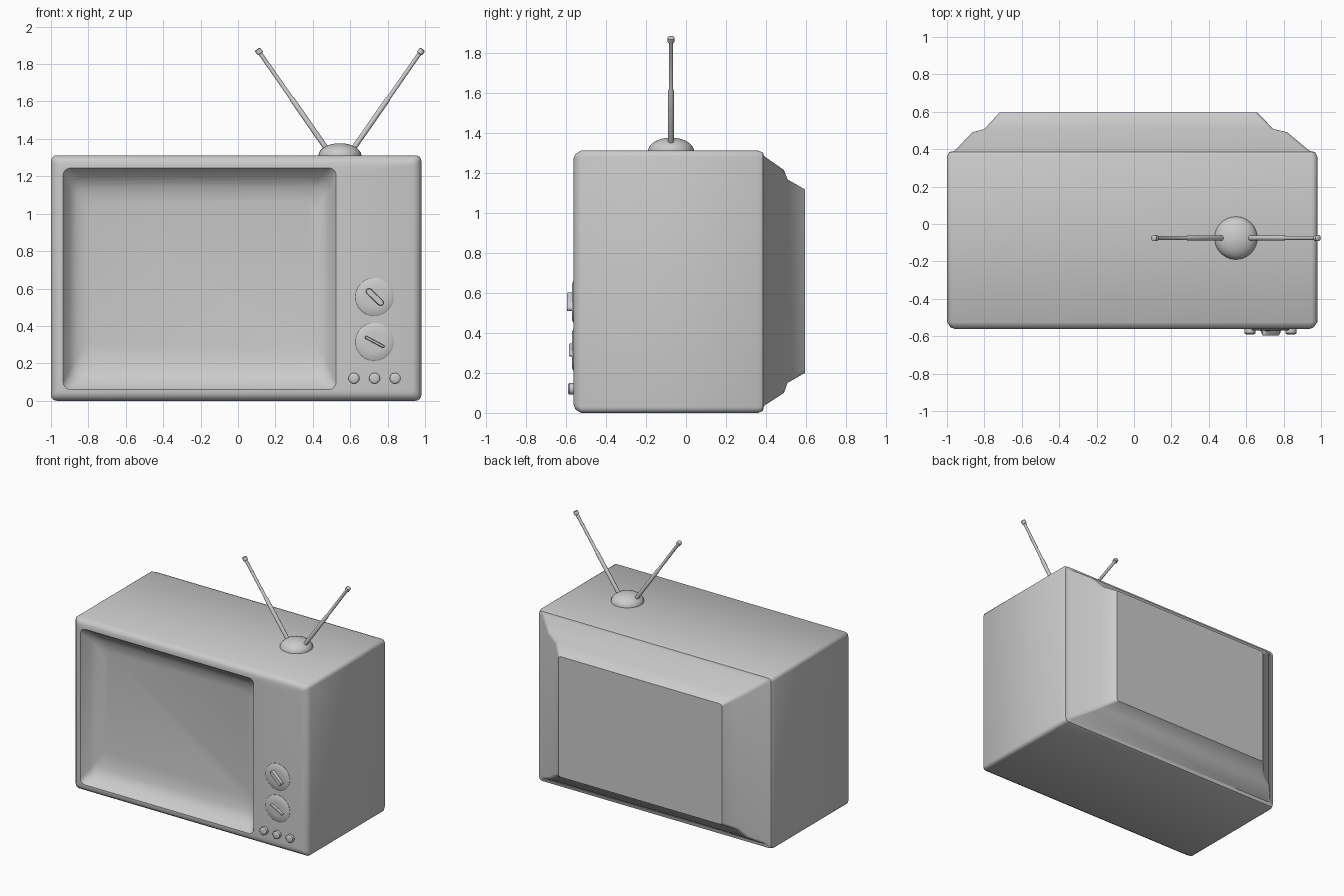
import bpy, bmesh, math
from mathutils import Vector

if "Cube" in bpy.data.objects:
    bpy.data.objects.remove(bpy.data.objects["Cube"])


def finish(name, bm, angle=40):
    bmesh.ops.recalc_face_normals(bm, faces=bm.faces)
    me = bpy.data.meshes.new(name)
    bm.to_mesh(me)
    bm.free()
    ob = bpy.data.objects.new(name, me)
    bpy.context.collection.objects.link(ob)
    bpy.ops.object.select_all(action='DESELECT')
    ob.select_set(True)
    bpy.context.view_layer.objects.active = ob
    bpy.ops.object.shade_smooth_by_angle(angle=math.radians(angle))
    return ob


def rounded_ring(bm, y, x0, x1, z0, z1, r, n=5):
    verts = []
    corners = [(x1 - r, z1 - r), (x0 + r, z1 - r), (x0 + r, z0 + r), (x1 - r, z0 + r)]
    for q, (cx, cz) in enumerate(corners):
        for i in range(n):
            a = math.pi / 2 * (q + i / (n - 1))
            verts.append(bm.verts.new((cx + r * math.cos(a), y, cz + r * math.sin(a))))
    return verts


def skin(bm, rings):
    for a, b in zip(rings, rings[1:]):
        for i in range(len(a)):
            j = (i + 1) % len(a)
            bm.faces.new((a[i], a[j], b[j], b[i]))
    bm.faces.new(rings[0])
    bm.faces.new(rings[-1])


def lathe(name, profile, origin, axis, seg=32):
    """Closed round solid from (radius, height) pairs along an axis."""
    bm = bmesh.new()
    rot = Vector((0, 0, 1)).rotation_difference(Vector(axis).normalized())
    rings = []
    for r, h in profile:
        rings.append([bm.verts.new(Vector(origin) + rot @ Vector(
            (r * math.cos(2 * math.pi * i / seg), r * math.sin(2 * math.pi * i / seg), h)))
            for i in range(seg)])
    skin(bm, rings)
    return finish(name, bm)


def grip(name, a, b, width, y):
    """Raised bar across a dial, from a to b in x/z."""
    bm = bmesh.new()
    a, b = Vector(a), Vector(b)
    ang = math.atan2(b.y - a.y, b.x - a.x)
    r, rings = width / 2, []
    for yy in (-0.56, y + 0.004, y):
        rr = r if yy != y else r - 0.003
        ring = []
        for c, start in ((b, -math.pi / 2), (a, math.pi / 2)):
            for i in range(7):
                t = ang + start + math.pi * i / 6
                ring.append(bm.verts.new((c.x + rr * math.cos(t), yy, c.y + rr * math.sin(t))))
        rings.append(ring)
    skin(bm, rings)
    return finish(name, bm)


# Cabinet: one skin from the sunken screen, round the shell, to the stepped back
# y, x0, x1, z0, z1, corner radius
sections = [
    (-0.445, -0.80, 0.41, 0.27, 1.07, 0.06),
    (-0.460, -0.86, 0.46, 0.17, 1.14, 0.06),
    (-0.490, -0.90, 0.495, 0.10, 1.19, 0.06),
    (-0.555, -0.93, 0.52, 0.065, 1.24, 0.04),
    (-0.562, -0.935, 0.525, 0.06, 1.245, 0.04),
    (-0.562, -0.955, 0.935, 0.04, 1.275, 0.02),
    (-0.553, -0.98, 0.96, 0.017, 1.295, 0.025),
    (-0.525, -1.00, 0.98, 0.0, 1.312, 0.03),
    (0.360, -1.00, 0.98, 0.0, 1.312, 0.03),
    (0.385, -0.988, 0.968, 0.01, 1.303, 0.025),
    (0.390, -0.96, 0.94, 0.035, 1.285, 0.02),
    (0.490, -0.865, 0.82, 0.10, 1.215, 0.02),
    (0.508, -0.80, 0.745, 0.15, 1.168, 0.02),
    (0.595, -0.72, 0.66, 0.20, 1.118, 0.02),
]
bm = bmesh.new()
skin(bm, [rounded_ring(bm, *s) for s in sections])
finish("cabinet", bm)

# Dials with their grips
for name, z in (("upper_dial", 0.555), ("lower_dial", 0.315)):
    lathe(name, [(0.102, -0.01), (0.102, 0.004), (0.095, 0.009), (0.05, 0.011)],
          (0.73, -0.56, z), (0, -1, 0), 40)
grip("upper_dial_grip", (0.70, 0.585), (0.762, 0.525), 0.034, -0.595)
grip("lower_dial_grip", (0.687, 0.338), (0.775, 0.291), 0.016, -0.586)

# Row of small buttons
for i in range(3):
    lathe("button_%d" % (i + 1), [(0.029, -0.01), (0.029, 0.024), (0.024, 0.029), (0.012, 0.031)],
          (0.62 + 0.11 * i, -0.56, 0.12), (0, -1, 0), 24)

# Antenna dome
cx, cy = 0.545, -0.075
dome = [(0.115 * math.cos(t), 0.067 * math.sin(t))
        for t in (math.radians(a) for a in (0, 12, 24, 36, 48, 60, 72, 84))]
lathe("antenna_base", [(0.115, -0.01)] + dome, (cx, cy, 1.31), (0, 0, 1))

# Pair of antenna rods with end caps
for side, name in ((-1, "left"), (1, "right")):
    start = Vector((cx + side * 0.07, cy, 1.345))
    tip = Vector((cx + side * 0.442, cy, 1.88))
    d = tip - start
    L = d.length
    lathe(name + "_antenna", [(0.014, 0), (0.014, L * 0.5), (0.011, L * 0.5 + 0.005), (0.011, L - 0.03),
                              (0.017, L - 0.028), (0.017, L - 0.004), (0.012, L)], start, d, 16)
